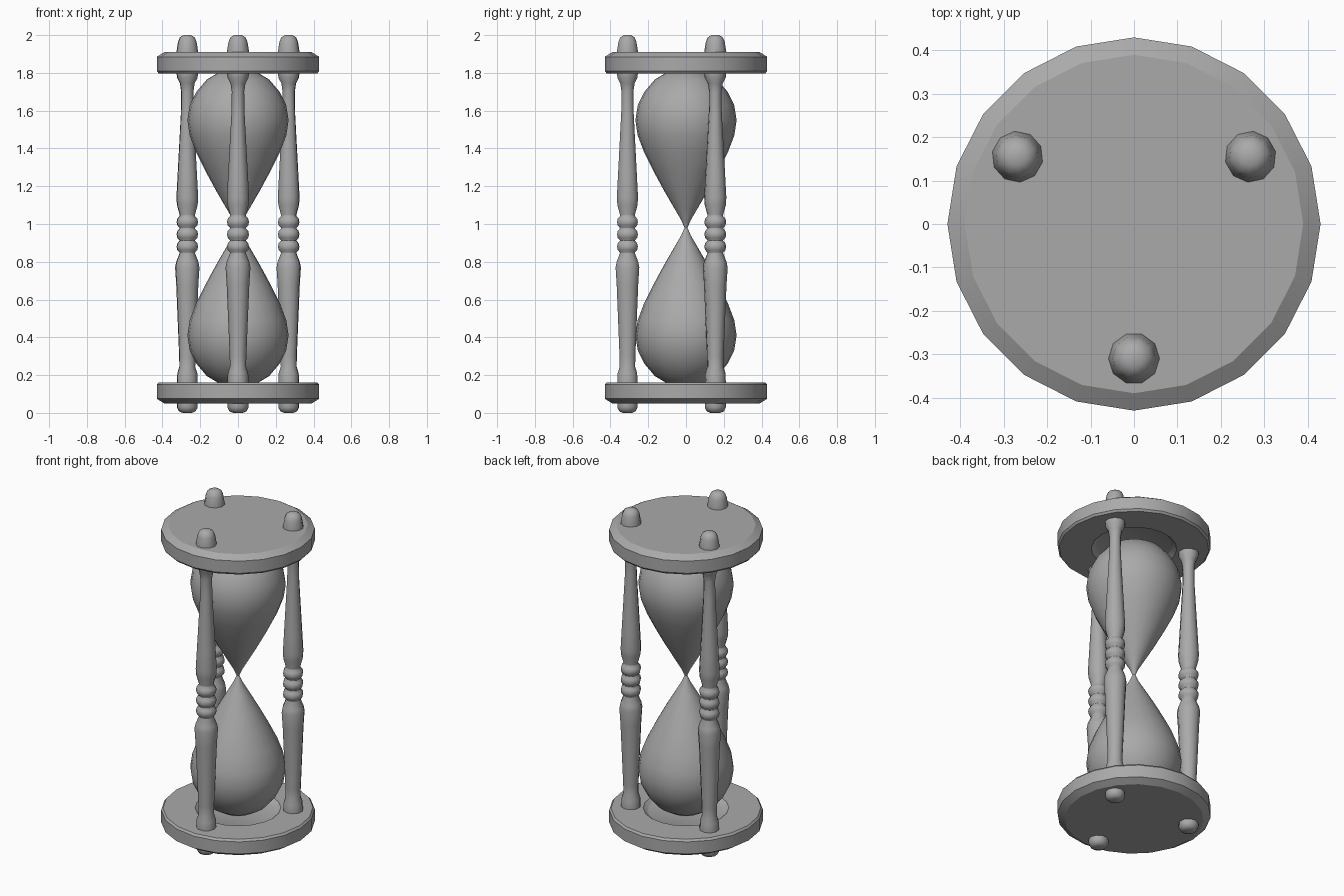
import bpy, bmesh, math

cube = bpy.data.objects.get("Cube")
if cube:
    bpy.data.objects.remove(cube)

grey = bpy.data.materials.new("plain grey")
grey.use_nodes = True
colour = (0.4, 0.4, 0.4, 1)
grey.diffuse_color = colour
grey.node_tree.nodes["Principled BSDF"].inputs["Base Color"].default_value = colour

MID = 0.98  # height of the hourglass neck


def lathe(name, profile, sides, angle, location=(0, 0, 0), turn=0):
    """Revolve (radius, height) points about z and close both ends."""
    bm = bmesh.new()
    rings = []
    for r, z in profile:
        rings.append([bm.verts.new((r * math.cos(math.tau * i / sides),
                                    r * math.sin(math.tau * i / sides), z))
                      for i in range(sides)])
    for low, high in zip(rings, rings[1:]):
        for i in range(sides):
            j = (i + 1) % sides
            bm.faces.new((low[i], low[j], high[j], high[i]))
    bm.faces.new(rings[0])
    bm.faces.new(rings[-1])
    bmesh.ops.recalc_face_normals(bm, faces=bm.faces)
    mesh = bpy.data.meshes.new(name)
    bm.to_mesh(mesh)
    bm.free()
    mesh.materials.append(grey)
    obj = bpy.data.objects.new(name, mesh)
    bpy.context.collection.objects.link(obj)
    obj.location = location
    obj.rotation_euler.z = turn
    bpy.ops.object.select_all(action='DESELECT')
    obj.select_set(True)
    bpy.context.view_layer.objects.active = obj
    bpy.ops.object.shade_smooth_by_angle(angle=math.radians(angle))
    return obj


# Round end plates: chamfered outside, with a shallow seat for the glass inside
plate = [(0.39, 0.93), (0.43, 0.905), (0.43, 0.83), (0.42, 0.818),
         (0.24, 0.818), (0.22, 0.835), (0.21, 0.84)]
for name, side in (("top_plate", 1), ("bottom_plate", -1)):
    lathe(name, [(r, MID + side * h) for r, h in plate], 20, 30)

# Glass: one teardrop mirrored about the neck
drop = [(0.008, 0.0), (0.025, 0.04), (0.06, 0.1), (0.118, 0.2),
        (0.172, 0.3), (0.222, 0.4), (0.256, 0.49), (0.268, 0.57),
        (0.255, 0.65), (0.22, 0.72), (0.165, 0.785), (0.11, 0.818),
        (0.07, 0.84)]
glass = [(r, MID - h) for r, h in reversed(drop)]
glass += [(r, MID + h) for r, h in drop[1:]]
lathe("glass_bulbs", glass, 24, 40)

# Turned posts: foot, lower baluster, three beads, upper baluster, domed finial
foot = [(0.025, 0), (0.045, 0.008), (0.056, 0.028), (0.056, 0.05)]
lower = [(0.056, 0.165), (0.054, 0.21), (0.043, 0.245), (0.044, 0.3),
         (0.06, 0.68), (0.066, 0.77), (0.06, 0.8), (0.042, 0.845)]
beads = []
for z in (0.88, 0.945, 1.01):
    beads += [(0.042, z - 0.031), (0.054, z - 0.018), (0.058, z),
              (0.054, z + 0.018), (0.042, z + 0.031)]
upper = [(0.042, 1.05), (0.056, 1.1), (0.059, 1.14), (0.053, 1.25),
         (0.034, 1.6), (0.033, 1.7), (0.04, 1.745), (0.056, 1.775),
         (0.058, 1.8)]
finial = [(0.059, 1.91), (0.05, 1.965), (0.04, 1.988), (0.02, 2.0)]
post = foot + lower + beads + upper + finial
for k, name in enumerate(("front_post", "back_left_post", "back_right_post")):
    turn = k * math.tau / 3
    place = (0.31 * math.sin(turn), -0.31 * math.cos(turn), 0)
    lathe(name, post, 10, 50, place, turn)
